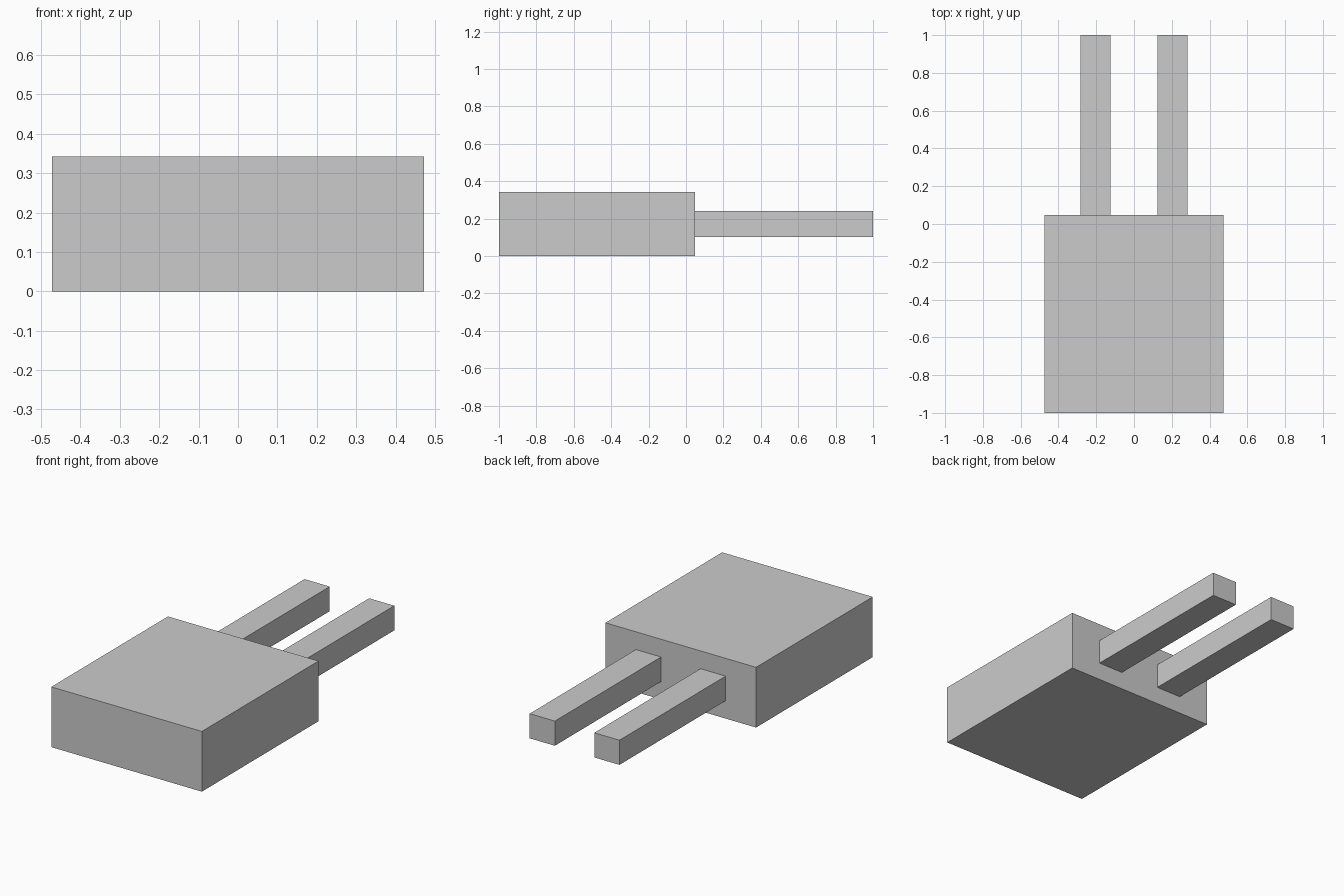
import bpy
import bmesh
from mathutils import Vector

if "Cube" in bpy.data.objects:
    bpy.data.objects.remove(bpy.data.objects["Cube"])


def box(name, low, high):
    low, high = Vector(low), Vector(high)
    bm = bmesh.new()
    bmesh.ops.create_cube(bm, size=1)
    bmesh.ops.scale(bm, vec=high - low, verts=bm.verts)
    bmesh.ops.translate(bm, vec=(low + high) / 2, verts=bm.verts)
    mesh = bpy.data.meshes.new(name)
    bm.to_mesh(mesh)
    bm.free()
    obj = bpy.data.objects.new(name, mesh)
    bpy.context.collection.objects.link(obj)
    return obj


BACK = 0.047  # rear face of the body, where the prongs begin

# Plug body
box("plug_body", (-0.473, -1, 0), (0.473, BACK, 0.342))

# Pair of prongs, centred on the body's height
for side, x in (("left", -0.203), ("right", 0.203)):
    box(side + "_prong", (x - 0.079, BACK, 0.101), (x + 0.079, 1, 0.241))
